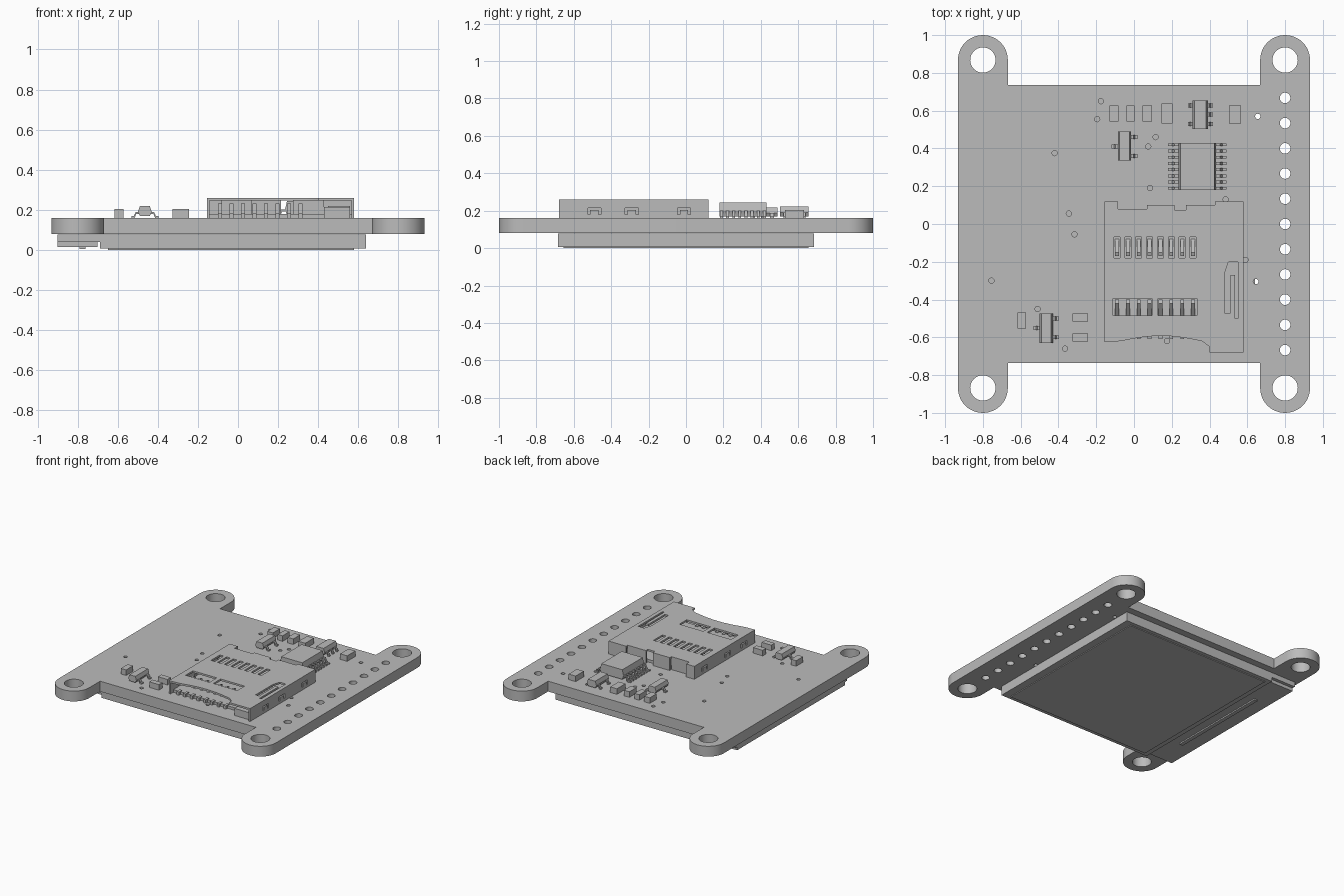
import bpy
import bmesh
import math
from mathutils import Matrix, Vector

default_cube = bpy.data.objects.get("Cube")
if default_cube:
    bpy.data.objects.remove(default_cube, do_unlink=True)

grey = bpy.data.materials.new("plain grey")
grey.use_nodes = True
grey.diffuse_color = (0.5, 0.5, 0.5, 1)
grey.node_tree.nodes["Principled BSDF"].inputs["Base Color"].default_value = grey.diffuse_color

BOARD_BOTTOM, BOARD_TOP = 0.08, 0.16


def finish(name, bm):
    """Turn a bmesh into a named object with the grey material."""
    bmesh.ops.recalc_face_normals(bm, faces=bm.faces)
    mesh = bpy.data.meshes.new(name)
    bm.to_mesh(mesh)
    bm.free()
    mesh.materials.append(grey)
    obj = bpy.data.objects.new(name, mesh)
    bpy.context.collection.objects.link(obj)
    return obj


def add_box(bm, x0, x1, y0, y1, z0, z1):
    size = Matrix.Diagonal((x1 - x0, y1 - y0, z1 - z0, 1))
    centre = Matrix.Translation(((x0 + x1) / 2, (y0 + y1) / 2, (z0 + z1) / 2))
    bmesh.ops.create_cube(bm, size=1, matrix=centre @ size)


def box(name, *bounds):
    bm = bmesh.new()
    add_box(bm, *bounds)
    return finish(name, bm)


def add_prism(bm, profile, offset):
    """Extrude a closed list of 3D points along an offset."""
    face = bm.faces.new([bm.verts.new(p) for p in profile])
    extruded = bmesh.ops.extrude_face_region(bm, geom=[face], use_keep_orig=True)
    moved = [v for v in extruded["geom"] if isinstance(v, bmesh.types.BMVert)]
    bmesh.ops.translate(bm, verts=moved, vec=offset)


def circle(x, y, radius, steps):
    angles = [math.tau * i / steps for i in range(steps)]
    return [(x + radius * math.cos(a), y + radius * math.sin(a)) for a in angles]


def rectangle(x0, x1, y0, y1):
    return [(x0, y0), (x1, y0), (x1, y1), (x0, y1)]


def plate(name, loops, z0, z1):
    """Flat sheet: the first loop is the outline, the others are holes."""
    curve = bpy.data.curves.new(name, "CURVE")
    curve.dimensions = "2D"
    curve.fill_mode = "BOTH"
    curve.extrude = (z1 - z0) / 2
    for loop in loops:
        spline = curve.splines.new("POLY")
        spline.points.add(len(loop) - 1)
        for point, (x, y) in zip(spline.points, loop):
            point.co = (x, y, 0, 1)
        spline.use_cyclic_u = True
    helper = bpy.data.objects.new(name + " helper", curve)
    bpy.context.collection.objects.link(helper)
    bpy.context.view_layer.update()
    evaluated = helper.evaluated_get(bpy.context.evaluated_depsgraph_get())
    bm = bmesh.new()
    bm.from_mesh(evaluated.to_mesh())
    bpy.data.objects.remove(helper, do_unlink=True)
    bmesh.ops.remove_doubles(bm, verts=bm.verts, dist=0.0001)
    bmesh.ops.translate(bm, verts=bm.verts, vec=(0, 0, (z0 + z1) / 2))
    obj = finish(name, bm)
    bpy.ops.object.select_all(action="DESELECT")
    obj.select_set(True)
    bpy.context.view_layer.objects.active = obj
    bpy.ops.object.shade_smooth_by_angle(angle=math.radians(30))
    return obj


# Circuit board: four rounded ears, mounting holes, pin row and vias
EAR_X, EAR_Y, EAR_RADIUS = 0.8, 0.868, 0.132
outline = []
for sx, sy in ((1, 1), (-1, 1), (-1, -1), (1, -1)):
    arc = [(sx * (EAR_X + EAR_RADIUS * math.cos(math.pi * i / 24)),
            sy * (EAR_Y + EAR_RADIUS * math.sin(math.pi * i / 24))) for i in range(25)]
    arc.append((sx * (EAR_X - EAR_RADIUS), sy * 0.735))
    outline += arc if sx * sy > 0 else arc[::-1]
holes = [circle(sx * EAR_X, sy * EAR_Y, 0.067, 40) for sx in (-1, 1) for sy in (-1, 1)]
holes += [circle(EAR_X, 0.1335 * i, 0.028, 24) for i in range(-5, 6)]
vias = [(-.175, .65), (-.195, .555), (-.42, .375), (.115, .46), (.075, .41), (.085, .19),
        (-.345, .055), (-.315, -.055), (-.755, -.3), (-.51, -.45), (-.365, -.66),
        (.175, -.62), (.485, .13), (.59, -.19), (.655, .57), (.645, -.305)]
holes += [circle(x, y, 0.014, 16) for x, y in vias]
plate("circuit_board", [outline] + holes, BOARD_BOTTOM, BOARD_TOP)

# Display under the board
box("display_back_glass", -0.9, 0.64, -0.685, 0.685, 0.04, BOARD_BOTTOM - 0.003)
box("display_front_glass", -0.69, 0.64, -0.685, 0.685, 0.006, 0.04)
box("display_polarizer", -0.65, 0.58, -0.655, 0.655, 0, 0.006)
box("display_ledge", -0.9, -0.7, -0.66, 0.66, 0.015, 0.04)
box("display_driver_bar", -0.79, -0.76, -0.41, 0.41, 0.005, 0.015)

# Card socket lid with its slots and curved mouth
LEFT, RIGHT, LID_TOP = -0.155, 0.58, 0.26
mouth = [(-0.07 + 0.43 * t, -0.62 + 0.028 * math.sin(math.pi * t))
         for t in [i / 12 for i in range(13)]]
lid = [(LEFT, -0.625)] + mouth + [(0.4, -0.65), (0.4, -0.68), (RIGHT, -0.68), (RIGHT, 0.12),
       (0.43, 0.12), (0.43, 0.1), (0.275, 0.1), (0.275, 0.075), (0.215, 0.075), (0.215, 0.1),
       (0.07, 0.1), (0.07, 0.08), (-0.085, 0.08), (-0.085, 0.12), (LEFT, 0.12)]
slot_xs = [-0.09 + 0.0575 * i for i in range(8)]
slots = [rectangle(x - 0.016, x + 0.016, -0.18, -0.07) for x in slot_xs]
slots += [rectangle(x, x + 0.205, -0.485, -0.395) for x in (-0.11, 0.128)]
slots.append([(0.48, -0.47), (0.51, -0.47), (0.51, -0.27), (0.535, -0.27), (0.535, -0.5),
              (0.55, -0.5), (0.55, -0.2), (0.5, -0.2), (0.48, -0.26)])
plate("socket_lid", [lid] + slots, LID_TOP - 0.014, LID_TOP)

# Socket floor, walls and contacts
box("socket_floor", LEFT + 0.01, RIGHT - 0.01, -0.59, 0.07, BOARD_TOP, 0.18)
walls = bmesh.new()
WALL_TOP = LID_TOP - 0.014
for x, front, spring in ((LEFT, -0.625, 0.014), (RIGHT - 0.014, -0.68, 0.014)):
    windows = (-0.49, -0.29, -0.01)
    start = front
    for y in windows:
        add_box(walls, x, x + spring, start, y - 0.035, BOARD_TOP, WALL_TOP)
        add_box(walls, x, x + spring, y - 0.035, y + 0.035, 0.215, WALL_TOP)
        add_box(walls, x, x + spring, y - 0.035, y + 0.035, BOARD_TOP, 0.18)
        add_box(walls, x, x + spring, y - 0.022, y + 0.022, 0.18, 0.205)
        start = y + 0.035
    add_box(walls, x, x + spring, start, 0.12, BOARD_TOP, WALL_TOP)
for x0, x1, y in ((LEFT, -0.085, 0.12), (-0.085, 0.07, 0.08), (0.07, 0.215, 0.1),
                  (0.275, 0.43, 0.1), (0.43, RIGHT, 0.12)):
    add_box(walls, x0, x1, y - 0.014, y, BOARD_TOP, WALL_TOP)
finish("socket_walls", walls)
box("socket_eject_block", 0.43, RIGHT - 0.02, -0.66, -0.56, BOARD_TOP, 0.215)
box("socket_eject_slider", 0.45, RIGHT - 0.02, -0.56, 0.07, 0.18, 0.22)

contacts = bmesh.new()
for x in slot_xs:
    for y, direction in ((-0.08, -1), (-0.49, 1)):
        profile = [(y, 0.18), (y + direction * 0.07, 0.232), (y + direction * 0.09, 0.225),
                   (y + direction * 0.09, 0.216), (y + direction * 0.07, 0.222),
                   (y + direction * 0.01, 0.178)]
        add_prism(contacts, [(x - 0.01, py, pz) for py, pz in profile], (0.02, 0, 0))
    add_box(contacts, x - 0.01, x + 0.01, -0.61, -0.57, BOARD_TOP, 0.185)
finish("socket_contacts", contacts)


def chip(name, bounds, reach, height, left_pins, right_pins, pin_width):
    """Chip with tapered sides and bent legs on the left and right."""
    x0, x1, y0, y1 = bounds
    low, mid, top = BOARD_TOP + 0.01, BOARD_TOP + height * 0.5, BOARD_TOP + height
    taper = 0.01
    bm = bmesh.new()
    section = [(x0 + taper, low), (x1 - taper, low), (x1, mid), (x1 - taper, top),
               (x0 + taper, top), (x0, mid)]
    add_prism(bm, [(x, y0, z) for x, z in section], (0, y1 - y0, 0))
    for side, edge, pins in ((-1, x0, left_pins), (1, x1, right_pins)):
        leg = [(-0.005, mid), (reach * 0.35, mid), (reach * 0.6, BOARD_TOP + 0.01),
               (reach, BOARD_TOP + 0.01), (reach, BOARD_TOP), (reach * 0.5, BOARD_TOP),
               (reach * 0.25, mid - 0.01), (-0.005, mid - 0.01)]
        for y in pins:
            add_prism(bm, [(edge + side * dx, y - pin_width / 2, z) for dx, z in leg],
                      (0, pin_width, 0))
    return finish(name, bm)


# Chips
rows = [0.189 + 0.0329 * i for i in range(8)]
chip("driver_chip", (0.235, 0.435, 0.18, 0.43), 0.056, 0.085, rows, rows, 0.015)
chip("regulator_chip", (0.31, 0.392, 0.502, 0.655), 0.025, 0.062,
     (0.53, 0.628), (0.53, 0.579, 0.628), 0.02)
chip("upper_transistor", (-0.086, -0.015, 0.335, 0.49), 0.034, 0.058, (0.41,), (0.36, 0.46), 0.02)
chip("lower_transistor", (-0.5, -0.43, -0.63, -0.473), 0.032, 0.058, (-0.55,), (-0.6, -0.5), 0.02)

# Resistors and capacitors: centre and size
parts = [(-.105, .585, .048, .085), (-.018, .585, .042, .085), (.07, .585, .048, .085),
         (.175, .585, .058, .105), (.535, .58, .06, .1), (-.595, -.51, .045, .085),
         (-.285, -.495, .082, .042), (-.285, -.6, .082, .042)]
for x, y, w, d in parts:
    box("surface_component", x - w / 2, x + w / 2, y - d / 2, y + d / 2, BOARD_TOP, 0.203)
